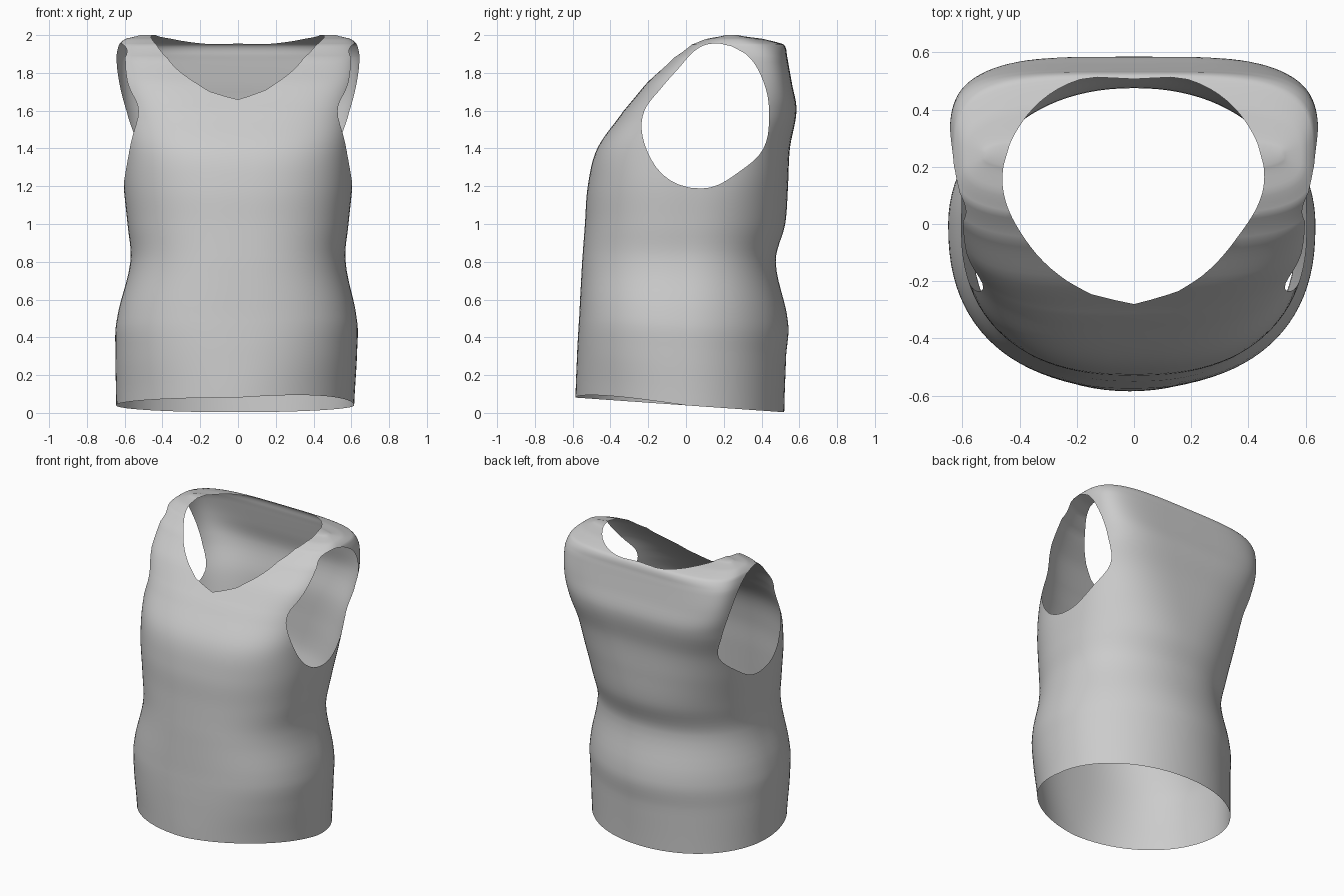
import bpy, bmesh, math

if "Cube" in bpy.data.objects:
    bpy.data.objects.remove(bpy.data.objects["Cube"], do_unlink=True)

SIDES, STEPS = 96, 6

# Body sections: height, half width, front y, back y, widest y, front and back squareness
SECTIONS = [
    (0, .63, -.585, .52, 0, 2.05, 2.05),
    (.3, .64, -.575, .53, 0, 2.3, 2),
    (.48, .635, -.565, .54, 0, 2.4, 2),
    (.8, .57, -.55, .475, 0, 2.4, 2.15),
    (1, .585, -.535, .525, 0, 2.4, 2.25),
    (1.2, .605, -.52, .54, .02, 2.5, 2.6),
    (1.4, .61, -.47, .55, .07, 2.8, 3.2),
    (1.6, .625, -.33, .585, .13, 3.2, 4.1),
    (1.75, .64, -.205, .56, .18, 4, 5),
    (1.88, .645, -.07, .537, .22, 4.2, 4.6),
    (1.95, .63, .02, .518, .24, 4, 3.5),
    (1.98, .595, .09, .42, .24, 3.5, 3),
    (2, .52, .19, .29, .24, 3, 3),
]
# Opening outlines: radius every 30 degrees around a centre
NECK = [.455, .44, .405, .357, .405, .44, .46, .43, .42, .43, .41, .41]
ARMHOLE = [.33, .35, .39, .38, .295, .285, .34, .365, .39, .38, .34, .345]


def spline(a, b, c, d, t):
    return b + .5 * t * (c - a + t * (2 * a - 5 * b + 4 * c - d + t * (3 * (b - c) + d - a)))


def section(i, t):
    last = len(SECTIONS) - 1
    picks = [SECTIONS[min(max(i + k, 0), last)] for k in (-1, 0, 1, 2)]
    values = [spline(*column, t) for column in zip(*picks)]
    values[0] = picks[1][0] + t * (picks[2][0] - picks[1][0])
    return values


def outside(u, v, radii):
    """Positive outside the rounded outline, negative inside."""
    turn = math.atan2(v, u) / math.tau * len(radii)
    i = math.floor(turn)
    r = spline(*[radii[(i + k) % len(radii)] for k in (-1, 0, 1, 2)], turn - i)
    return math.hypot(u, v) - r


def neck(p):
    return outside(p.x, p.y - .15, NECK) if p.z > 1.45 else 1


def armhole(p):
    return outside(p.y - .11, p.z - 1.57, ARMHOLE) if abs(p.x) > .3 else 1


def cut_opening(bm, field):
    """Split edges along the outline, then remove the faces inside it."""
    rim = []
    for e in list(bm.edges):
        a, b = e.verts
        fa, fb = field(a.co), field(b.co)
        if fa * fb < 0:
            t = min(max(fa / (fa - fb), .02), .98)
            rim.append(bmesh.utils.edge_split(e, a, t)[1])
    bmesh.ops.connect_verts(bm, verts=rim)
    inside = [f for f in bm.faces if field(f.calc_center_median()) < 0]
    bmesh.ops.delete(bm, geom=inside, context='FACES')


def ring(bm, values):
    z, w, front, back, mid, n_front, n_back = values
    low = max(0, 1 - z / .8)
    verts = []
    for j in range(SIDES):
        a = math.tau * j / SIDES
        c, s = math.cos(a), math.sin(a)
        n, depth = (n_back, back - mid) if s >= 0 else (n_front, mid - front)
        x = w * math.copysign(abs(c) ** (2 / n), c) - .015 * low
        y = mid + depth * math.copysign(abs(s) ** (2 / n), s)
        # the hem rises towards the front, most at its left corner
        corner = .12 * max(0, -x * y)
        verts.append(bm.verts.new((x, y, z + low * (.04 - .07 * y + corner * (s < 0)))))
    return verts


# Torso cloth
bm = bmesh.new()
rings = [ring(bm, section(i, k / STEPS))
         for i in range(len(SECTIONS) - 1) for k in range(STEPS)]
rings.append(ring(bm, SECTIONS[-1]))
for lower, upper in zip(rings, rings[1:]):
    for j in range(SIDES):
        k = (j + 1) % SIDES
        bm.faces.new((lower[j], lower[k], upper[k], upper[j]))

# Shoulder tops
top = rings[-1]
for j in range(SIDES // 2):
    corners = [top[j], top[j + 1], top[-j - 1], top[-j % SIDES]]
    bm.faces.new(list(dict.fromkeys(corners)))

# Neck and arm openings
cut_opening(bm, neck)
cut_opening(bm, armhole)
loose = [v for v in bm.verts if not v.link_faces]
bmesh.ops.delete(bm, geom=loose, context='VERTS')
bmesh.ops.remove_doubles(bm, verts=bm.verts[:], dist=.0005)
for f in bm.faces:
    f.smooth = True

mesh = bpy.data.meshes.new("sleeveless_shirt")
bm.to_mesh(mesh)
bm.free()
shirt = bpy.data.objects.new("sleeveless_shirt", mesh)
bpy.context.collection.objects.link(shirt)

# Cloth colour
cloth = bpy.data.materials.new("light_grey_cloth")
cloth.use_nodes = True
cloth.diffuse_color = (.6, .6, .6, 1)
cloth.node_tree.nodes["Principled BSDF"].inputs["Base Color"].default_value = (.6, .6, .6, 1)
mesh.materials.append(cloth)
